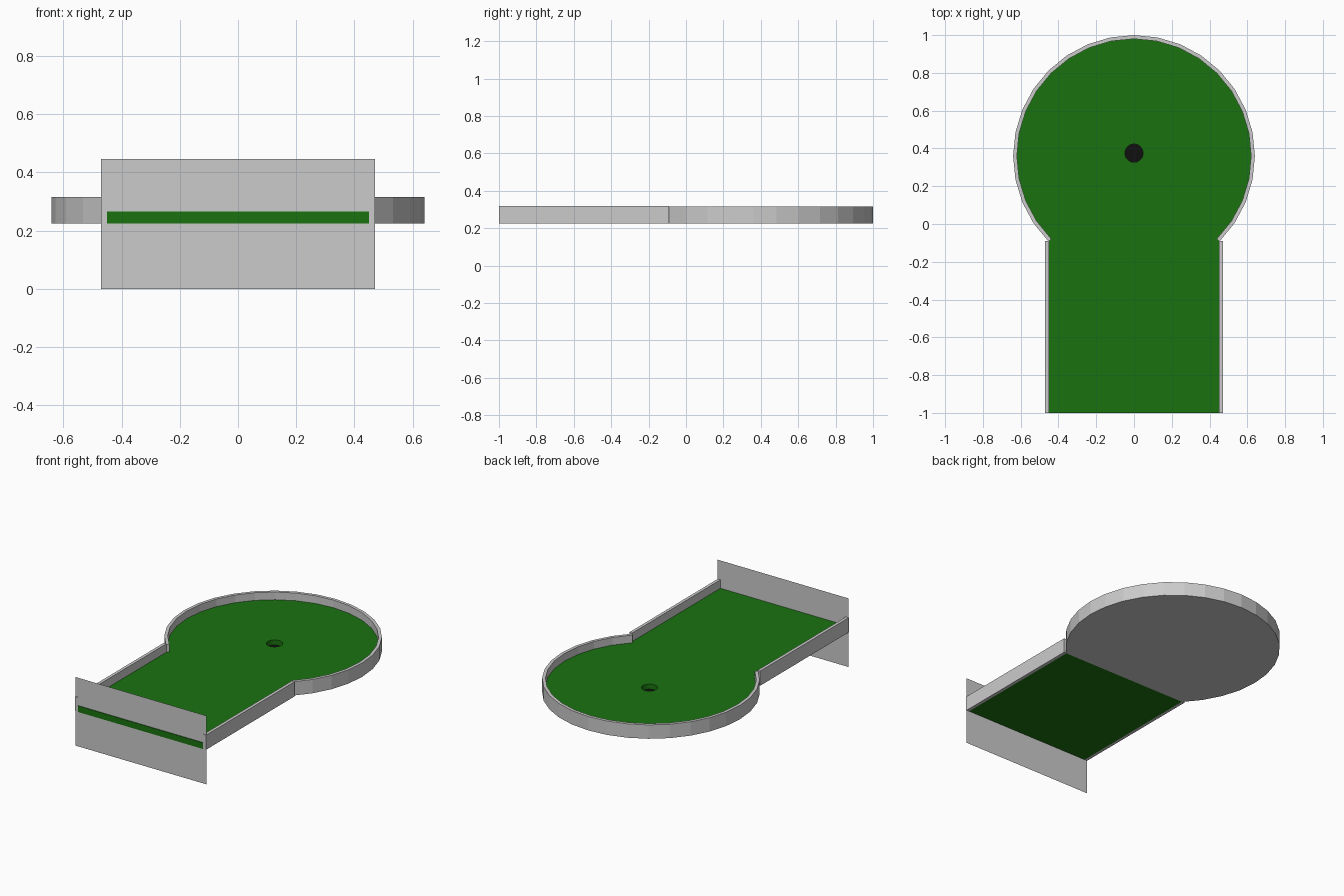
import bpy, bmesh, math

if "Cube" in bpy.data.objects:
    bpy.data.objects.remove(bpy.data.objects["Cube"])

R_OUT, R_IN, CY = 0.64, 0.62, 0.36
Z0 = 0.225


def material(name, rgb):
    m = bpy.data.materials.new(name)
    m.diffuse_color = (*rgb, 1)
    m.use_nodes = True
    m.node_tree.nodes["Principled BSDF"].inputs["Base Color"].default_value = m.diffuse_color
    return m


def finish(name, bm, mat=None):
    bmesh.ops.recalc_face_normals(bm, faces=bm.faces)
    me = bpy.data.meshes.new(name)
    bm.to_mesh(me)
    bm.free()
    ob = bpy.data.objects.new(name, me)
    bpy.context.collection.objects.link(ob)
    if mat:
        me.materials.append(mat)
    return ob


def prism(name, loops, z0, z1, mat=None):
    """Extrude an outline (further loops are holes) from z0 to z1."""
    bm = bmesh.new()
    edges = []
    for loop in loops:
        vs = [bm.verts.new((x, y, z0)) for x, y in loop]
        edges += [bm.edges.new((vs[i - 1], vs[i])) for i in range(len(vs))]
    bmesh.ops.triangle_fill(bm, edges=edges, use_beauty=True, normal=(0, 0, 1))
    ext = bmesh.ops.extrude_face_region(bm, geom=bm.faces[:])
    top = [g for g in ext["geom"] if isinstance(g, bmesh.types.BMVert)]
    bmesh.ops.translate(bm, verts=top, vec=(0, 0, z1 - z0))
    bmesh.ops.dissolve_limit(bm, angle_limit=0.01, verts=bm.verts, edges=bm.edges)
    return finish(name, bm, mat)


def arc(r, cy, start, steps, n=32):
    pts = []
    for i in range(steps):
        a = math.radians(start) + 2 * math.pi * i / n
        pts.append((r * math.cos(a), cy + r * math.sin(a)))
    return pts


def rect(x0, x1, y0, y1):
    return [(x0, y0), (x1, y0), (x1, y1), (x0, y1)]


green = material("turf_green", (0.01, 0.17, 0.005))
black = material("hole_black", (0.005, 0.005, 0.005))

# Round end: three quarters of a 32-sided rim, open toward the lane
outer = arc(R_OUT, CY, -45, 25)
inner = arc(R_IN, CY, -45, 25)
joint_y = outer[0][1]
prism("round_rim", [outer + inner[::-1]], Z0, 0.315)
prism("round_base", [outer], Z0, 0.23)

# Turf on the round end, with the hole and its dark bottom
hole = arc(0.048, 0.375, 0, 32)
prism("round_turf", [[outer[0]] + inner + [outer[-1]], hole], 0.23, 0.265, green)
prism("hole_bottom", [hole], 0.23, 0.232, black)

# Straight lane and its side walls
prism("lane_turf", [rect(-0.45, 0.45, -1, joint_y)], Z0, 0.265, green)
for side, s in (("left", -1), ("right", 1)):
    x0, x1 = sorted((s * 0.45, s * 0.47))
    prism(side + "_wall", [rect(x0, x1, -1, -0.09)], Z0, 0.32)

# Thin upright panel across the front end
bm = bmesh.new()
bm.faces.new([bm.verts.new((x, -0.996, z))
              for x, z in rect(-0.47, 0.47, 0, 0.445)])
finish("front_panel", bm)
